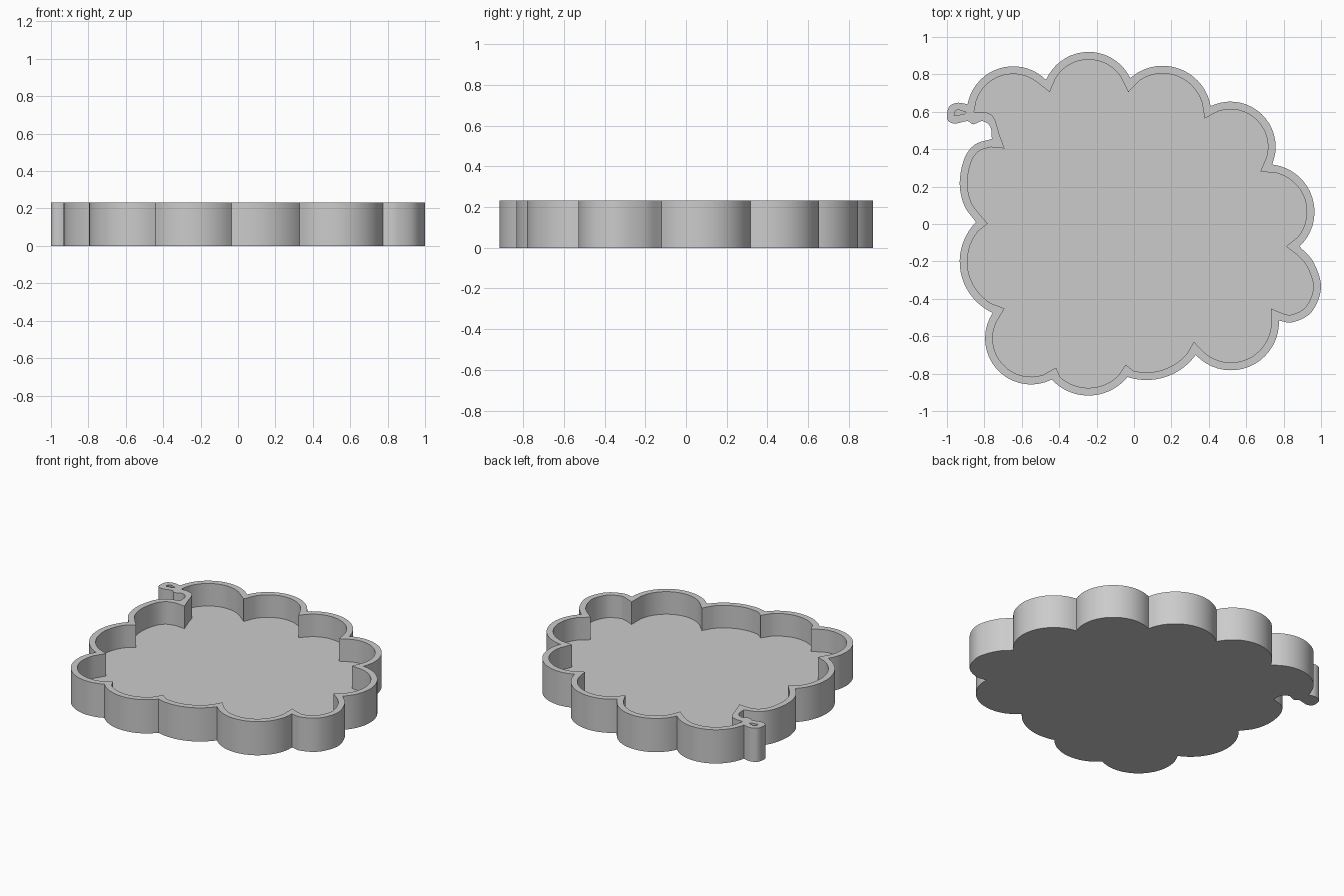
import bpy, bmesh, math
from mathutils import Vector

if "Cube" in bpy.data.objects:
    bpy.data.objects.remove(bpy.data.objects["Cube"], do_unlink=True)

HEIGHT, FLOOR, WALL, STEPS = 0.233, 0.077, 0.041, 18


def arc(a, m, b):
    """Clockwise circle arc from a through m to b."""
    a, m, b = Vector(a), Vector(m), Vector(b)
    u, v = m - a, b - a
    d = 2 * u.cross(v)
    c = a + Vector((v.y * u.dot(u) - u.y * v.dot(v), u.x * v.dot(v) - v.x * u.dot(u))) / d
    start = a - c
    sweep = math.atan2(start.cross(b - c), start.dot(b - c))
    if sweep > 0:
        sweep -= math.tau
    turn = lambda t: Vector((start.x * math.cos(t) - start.y * math.sin(t),
                             start.x * math.sin(t) + start.y * math.cos(t)))
    return [c + turn(sweep * i / STEPS) for i in range(STEPS + 1)]


def smooth(points, steps=6):
    """Soft open curve through the points."""
    p = [Vector(q) for q in points]
    p = [2 * p[0] - p[1]] + p + [2 * p[-1] - p[-2]]
    out = []
    for a, b, c, d in zip(p, p[1:], p[2:], p[3:]):
        for i in range(steps):
            t = i / steps
            out.append(0.5 * (2 * b + (c - a) * t + (2 * a - 5 * b + 4 * c - d) * t ** 2
                              + (3 * b - a - 3 * c + d) * t ** 3))
    return out + [p[-2]]


def inset(chain, dist):
    """Mitred inward offset of an open clockwise chain."""
    dirs = [(b - a).normalized() for a, b in zip(chain, chain[1:])]
    out = []
    for p, d, e in zip(chain, dirs[:1] + dirs, dirs + dirs[-1:]):
        n, k = Vector((d.y, -d.x)), Vector((e.y, -e.x))
        out.append(p + (n + k) * dist / (1 + n.dot(k)))
    return out


# Scalloped rim: each lobe has its outer start, inner start and middle points
lobes = [
    ((-.89, .64), (-.855, .6), [(-.65, .843)]),
    ((-.47, .77), (-.45, .705), [(-.24, .92)]),
    ((-.02, .78), (-.03, .705), [(.29, .807)]),
    ((.41, .63), (.378, .565), [(.69, .58)]),
    ((.738, .318), (.675, .28), [(.965, .07)]),
    ((.885, -.12), (.813, -.12), [(.96, -.205), (1, -.34), (.95, -.47), (.85, -.525)]),
    ((.775, -.517), (.733, -.452), [(.525, -.782)]),
    ((.33, -.7), (.32, -.63), [(.165, -.819)]),
    ((-.035, -.818), (-.045, -.752), [(-.255, -.917)]),
    ((-.44, -.832), (-.417, -.768), [(-.73, -.78)]),
    ((-.755, -.475), (-.692, -.452), [(-.932, -.2)]),
    ((-.845, .01), (-.782, .003), [(-.908, .1), (-.932, .22), (-.907, .35), (-.85, .425)]),
]
last_outer, last_inner = (-.76, .455), (-.692, .404)
outer, inner = [], []
for i, (start, cusp, mids) in enumerate(lobes):
    end = lobes[i + 1][0] if i + 1 < len(lobes) else last_outer
    lobe = arc(start, mids[0], end) if len(mids) == 1 else smooth([start, *mids, end])
    outer += lobe[:-1]
    inner += [Vector(cusp)] + inset(lobe, WALL)[1:-1]

# Curled tail that closes the rim
outer += smooth([last_outer, (-.768, .52), (-.81, .55), (-.86, .533), (-.89, .55), (-.96, .537),
                 (-.998, .56), (-.99, .625), (-.945, .648), lobes[0][0]])[:-1]
inner += smooth([last_inner, (-.72, .48), (-.75, .57), (-.795, .597), lobes[0][1]])[:-1]
curl_hole = [Vector(p) for p in ((-.962, .58), (-.955, .605), (-.94, .612), (-.898, .597), (-.91, .587))]

bm = bmesh.new()


def ring(points, z):
    verts = [bm.verts.new((p.x, p.y, z)) for p in points]
    return verts, [bm.edges.new((a, b)) for a, b in zip(verts, verts[1:] + verts[:1])]


# Side walls and level floors, then the flat top of the rim
top_edges = []
for outline, low in ((outer, 0), (inner, FLOOR), (curl_hole, FLOOR)):
    base, _ = ring(outline, low)
    top, edges = ring(outline, HEIGHT)
    top_edges += edges
    for i in range(len(base)):
        bm.faces.new((base[i - 1], base[i], top[i], top[i - 1]))
    bm.faces.new(base)
bmesh.ops.triangle_fill(bm, edges=top_edges, use_beauty=True)
bmesh.ops.recalc_face_normals(bm, faces=bm.faces)

mesh = bpy.data.meshes.new("scalloped_tray")
bm.to_mesh(mesh)
bm.free()
tray = bpy.data.objects.new("scalloped_tray", mesh)
bpy.context.collection.objects.link(tray)

grey = bpy.data.materials.new("plain_grey")
grey.use_nodes = True
grey.diffuse_color = (.6, .6, .6, 1)
grey.node_tree.nodes["Principled BSDF"].inputs["Base Color"].default_value = (.6, .6, .6, 1)
mesh.materials.append(grey)

bpy.context.view_layer.objects.active = tray
tray.select_set(True)
bpy.ops.object.shade_smooth_by_angle(angle=math.radians(35))
